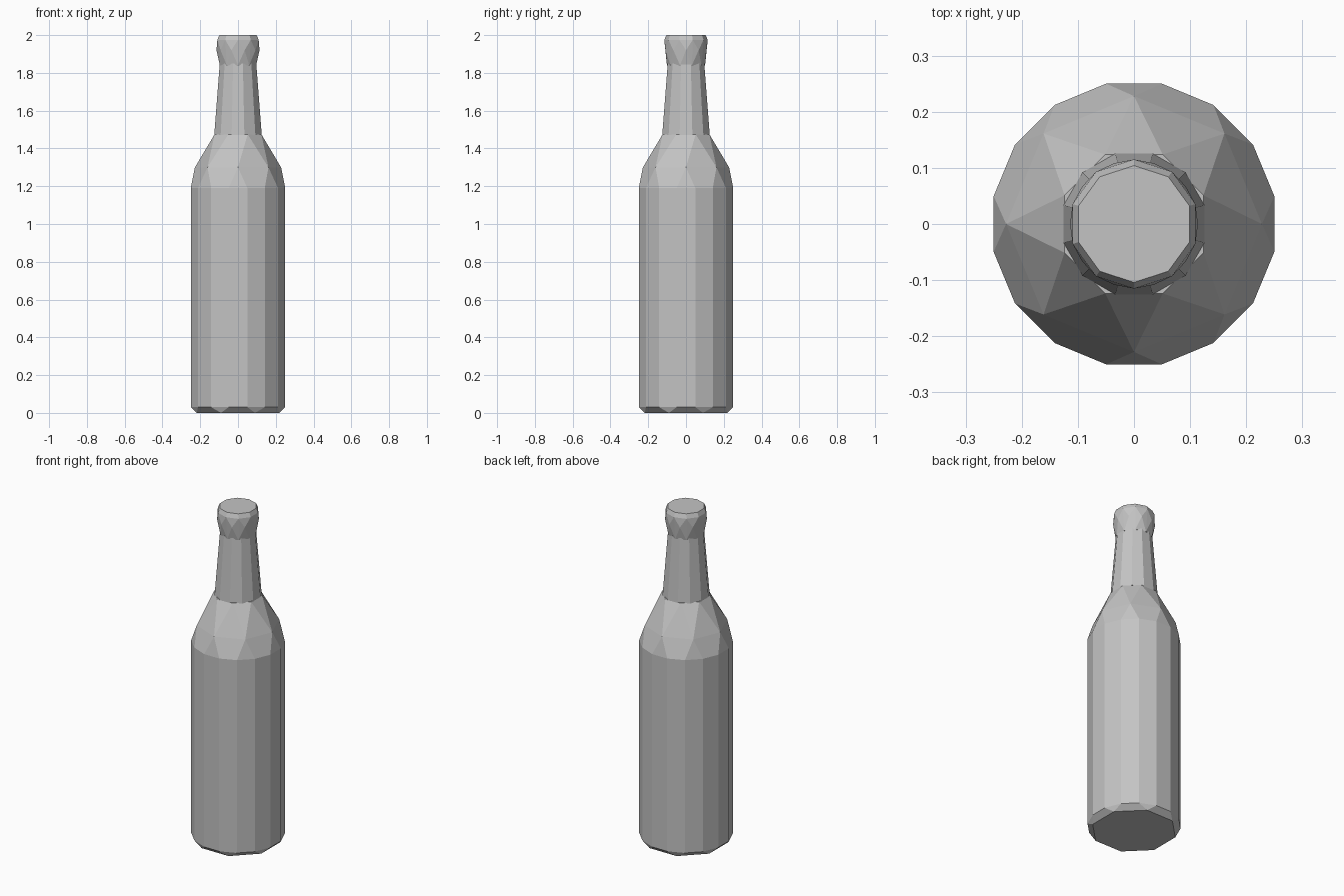
import bpy
import bmesh
from math import cos, sin, pi, radians

cube = bpy.data.objects.get("Cube")
if cube:
    bpy.data.objects.remove(cube, do_unlink=True)

grey = bpy.data.materials.new("plain grey")
grey.use_nodes = True
COLOUR = (0.55, 0.55, 0.55, 1.0)
grey.diffuse_color = COLOUR
grey.node_tree.nodes["Principled BSDF"].inputs["Base Color"].default_value = COLOUR


def faceted_part(name, rings):
    """Wrap a faceted skin round rings of (height, radius, sides, turn in half steps)."""
    bm = bmesh.new()
    for z, radius, sides, turn in rings:
        for i in range(sides):
            a = (2 * i + turn) * pi / sides
            bm.verts.new((radius * cos(a), radius * sin(a), z))
    hull = bmesh.ops.convex_hull(bm, input=bm.verts[:])
    spare = {v for v in hull["geom_interior"] + hull["geom_unused"]
             if isinstance(v, bmesh.types.BMVert)}
    bmesh.ops.delete(bm, geom=list(spare), context="VERTS")
    # Merge the flat triangles back into clean panels
    bmesh.ops.dissolve_limit(bm, angle_limit=radians(1),
                             verts=bm.verts[:], edges=bm.edges[:])
    bmesh.ops.recalc_face_normals(bm, faces=bm.faces[:])
    mesh = bpy.data.meshes.new(name)
    bm.to_mesh(mesh)
    bm.free()
    mesh.materials.append(grey)
    obj = bpy.data.objects.new(name, mesh)
    bpy.context.collection.objects.link(obj)
    return obj


# Body: chamfered foot, straight wall and shoulder with staggered facets
faceted_part("bottle_body", [
    (0.0, 0.236, 8, 1),
    (0.03, 0.255, 16, 1),
    (1.19, 0.255, 16, 1),
    (1.30, 0.228, 8, 0),
    (1.475, 0.134, 8, 1),
])

# Neck: tapered sleeve slightly overhanging the shoulder
faceted_part("bottle_neck", [
    (1.472, 0.130, 12, 1),
    (1.85, 0.100, 12, 1),
])

# Cap: flared plug with a bevelled top
faceted_part("bottle_cap", [
    (1.84, 0.101, 10, 1),
    (1.92, 0.114, 10, 0),
    (1.975, 0.115, 10, 1),
    (2.0, 0.104, 10, 1),
])
